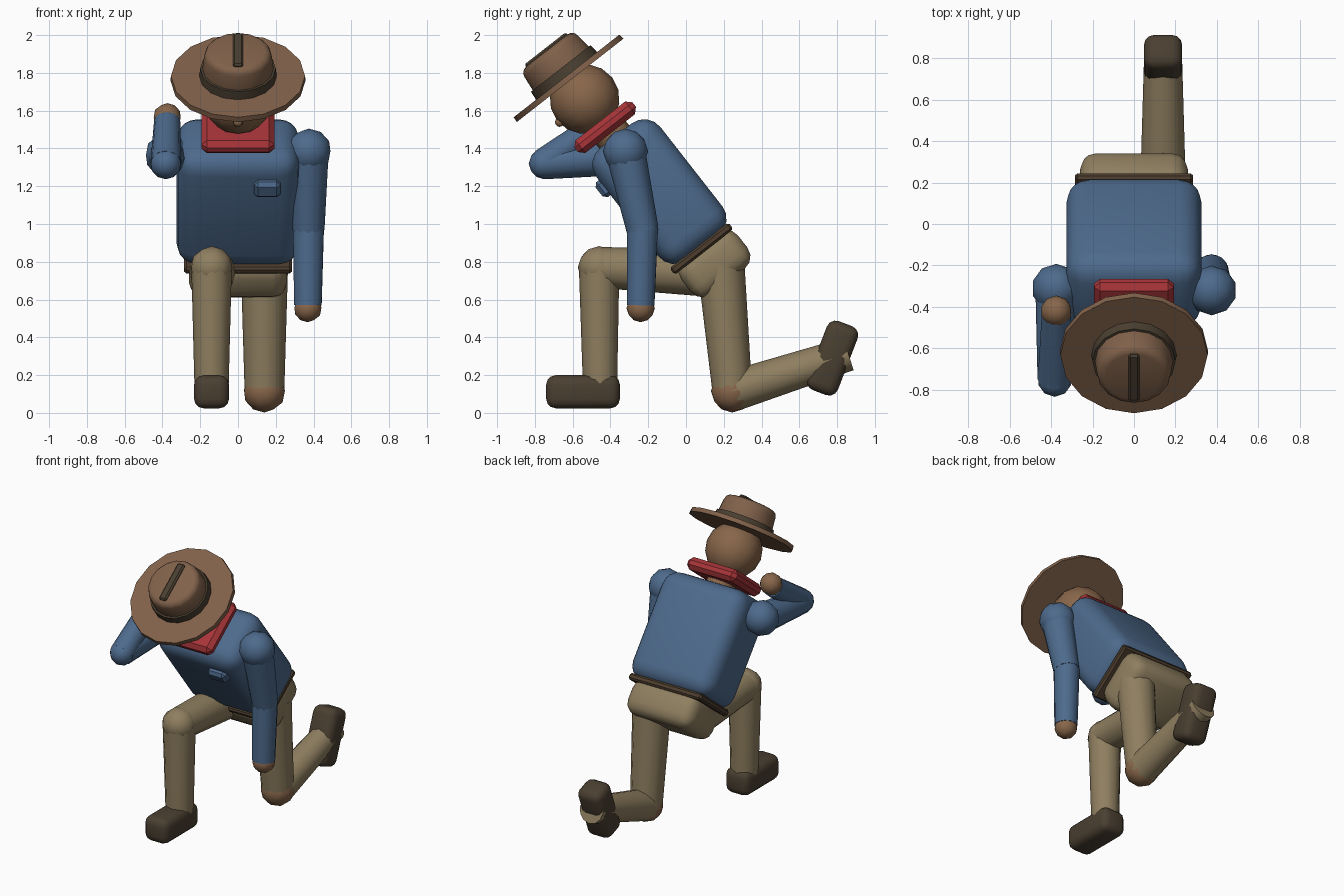
import bpy, math
from mathutils import Vector, Matrix

if "Cube" in bpy.data.objects:
    bpy.data.objects.remove(bpy.data.objects["Cube"])

def mat(name, hexcol):
    lin = []
    for i in (0, 2, 4):
        c = int(hexcol[i:i + 2], 16) / 255
        lin.append(c / 12.92 if c < 0.04 else ((c + 0.055) / 1.055) ** 2.4)
    m = bpy.data.materials.new(name)
    m.diffuse_color = (*lin, 1)
    m.use_nodes = True
    m.node_tree.nodes["Principled BSDF"].inputs["Base Color"].default_value = m.diffuse_color
    return m

BLUE = mat("denim blue", "4D6A8C")
KHAKI = mat("khaki", "8F7F60")
SKIN = mat("tan skin", "88664A")
HAT = mat("hat brown", "80614A")
DARK = mat("boot brown", "4A3F31")
BELT = mat("belt brown", "4E3E2E")
RED = mat("scarf red", "A83539")

LEAN = Matrix.Rotation(math.radians(38), 4, 'X')   # forward lean of upper body
AXIS = 0.60                                        # body axis in the leaning frame

def finish(name, m, bevel=0, seg=3, angle=50):
    o = bpy.context.object
    o.name = name
    o.data.materials.append(m)
    if bevel:
        b = o.modifiers.new("bevel", 'BEVEL')
        b.width, b.segments, b.limit_method = bevel, seg, 'ANGLE'
        bpy.ops.object.modifier_apply(modifier="bevel")
    bpy.ops.object.shade_smooth_by_angle(angle=math.radians(angle))
    return o

def box(name, m, loc, size, bevel, seg=3, rot=None, lean=False, angle=50):
    bpy.ops.mesh.primitive_cube_add(size=1)
    o = bpy.context.object
    o.data.transform(Matrix.Diagonal((*size, 1)))
    finish(name, m, bevel, seg, angle)
    o.matrix_world = (LEAN if lean else Matrix()) @ Matrix.Translation(loc) @ (rot or Matrix())
    return o

def ball(name, m, loc, r, sub=2):
    bpy.ops.mesh.primitive_ico_sphere_add(subdivisions=sub, radius=r, location=loc)
    return finish(name, m, angle=60)

def limb(name, m, a, b, ra, rb, sides=12):
    a, b = Vector(a), Vector(b)
    d = b - a
    bpy.ops.mesh.primitive_cone_add(vertices=sides, radius1=ra, radius2=rb, depth=d.length)
    o = finish(name, m)
    o.matrix_world = Matrix.Translation((a + b) / 2) @ d.to_track_quat('Z', 'Y').to_matrix().to_4x4()
    return o

def leaning_disc(name, m, u0, u1, r0, r1, sides=16, bevel=0):
    bpy.ops.mesh.primitive_cone_add(vertices=sides, radius1=r0, radius2=r1, depth=u1 - u0)
    o = finish(name, m, bevel)
    o.matrix_world = LEAN @ Matrix.Translation((0, AXIS, (u0 + u1) / 2))
    return o

# Upper body
box("torso", BLUE, (0, 0.61, 1.01), (0.65, 0.43, 0.75), 0.11, 4, lean=True)
box("pocket", BLUE, (0.155, 0.39, 1.205), (0.14, 0.065, 0.10), 0.02, 1, lean=True, angle=20)
box("belt", BELT, (0, AXIS, 0.635), (0.57, 0.395, 0.045), 0.012, 1, lean=True, angle=20)
box("pelvis", KHAKI, (0, 0.605, 0.53), (0.52, 0.38, 0.24), 0.08, 3, lean=True)
leaning_disc("neck", SKIN, 1.32, 1.52, 0.1, 0.1, 10)
box("neck_scarf", RED, (0, 0.594, 1.455), (0.385, 0.39, 0.085), 0.028, 1, lean=True, angle=20)

# Head
bpy.ops.mesh.primitive_uv_sphere_add(segments=12, ring_count=8, radius=0.185)
finish("head", SKIN, angle=60).matrix_world = LEAN @ Matrix.Translation((0, AXIS, 1.64))
ball("nose", SKIN, LEAN @ Vector((0, 0.42, 1.625)), 0.025)

# Hat
leaning_disc("hat_brim", HAT, 1.765, 1.795, 0.358, 0.355, 16)
leaning_disc("hat_crown", HAT, 1.78, 1.965, 0.195, 0.175, 16, 0.035)
leaning_disc("hat_band", DARK, 1.795, 1.845, 0.205, 0.2, 16)
box("hat_crease", DARK, (0, AXIS, 1.965), (0.055, 0.28, 0.03), 0.01, 1, lean=True, angle=20)

# Hanging arm
S, E, W = (0.375, -0.32, 1.38), (0.373, -0.23, 0.97), (0.37, -0.24, 0.57)
ball("left_shoulder", BLUE, (0.375, -0.32, 1.385), 0.12)
limb("left_upper_arm", BLUE, S, E, 0.105, 0.085)
ball("left_elbow", BLUE, E, 0.085)
limb("left_forearm", BLUE, E, W, 0.084, 0.075)
ball("left_hand", SKIN, (0.37, -0.24, 0.555), 0.075)

# Arm raised to the face
S, E, W = (-0.375, -0.32, 1.36), (-0.382, -0.75, 1.32), (-0.375, -0.44, 1.54)
ball("right_shoulder", BLUE, (-0.375, -0.31, 1.365), 0.118)
limb("right_upper_arm", BLUE, S, E, 0.1, 0.083)
ball("right_elbow", BLUE, E, 0.083)
limb("right_forearm", BLUE, E, W, 0.082, 0.07)
ball("right_hand", SKIN, (-0.375, -0.42, 1.565), 0.075)

# Planted leg
H, K, A = (-0.135, 0.06, 0.745), (-0.14, -0.46, 0.77), (-0.14, -0.455, 0.12)
limb("right_thigh", KHAKI, H, K, 0.125, 0.108)
ball("right_knee", KHAKI, K, 0.113)
limb("right_shin", KHAKI, K, A, 0.107, 0.09)
box("right_boot", DARK, (-0.14, -0.545, 0.112), (0.185, 0.39, 0.175), 0.05)

# Kneeling leg
H, K, A = (0.14, 0.185, 0.78), (0.14, 0.245, 0.115), (0.14, 0.86, 0.312)
limb("left_thigh", KHAKI, H, K, 0.125, 0.105)
ball("left_hip", KHAKI, H, 0.125)
ball("left_knee", SKIN, K, 0.113)
limb("left_shin", KHAKI, K, A, 0.108, 0.09)
box("left_boot", DARK, (0.14, 0.775, 0.29), (0.185, 0.39, 0.175), 0.05,
    rot=Matrix.Rotation(math.radians(69), 4, 'X'))
